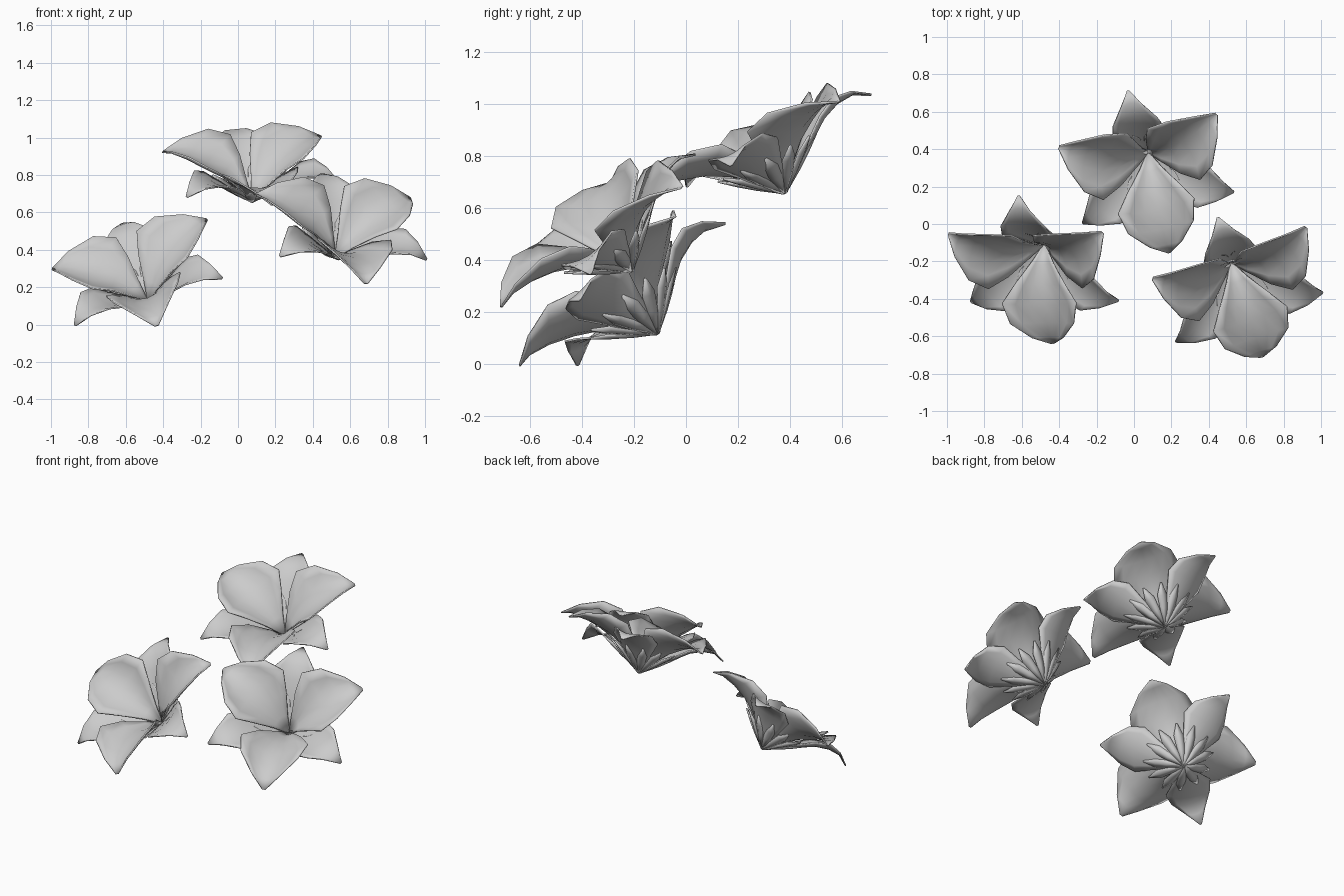
import bpy, math
from mathutils import Vector, Matrix

# Petal rows, base to tip: midrib (distance, height), then edge (distance, height, half width)
BROAD = [(0.0, 0.0, 0.0, 0.0, 0.006), (0.07, 0.08, 0.045, 0.09, 0.055),
         (0.155, 0.15, 0.11, 0.20, 0.135), (0.25, 0.20, 0.185, 0.275, 0.205),
         (0.35, 0.23, 0.30, 0.305, 0.175), (0.44, 0.24, 0.42, 0.275, 0.085),
         (0.50, 0.225, 0.50, 0.225, 0.006)]
NARROW = [(0.0, 0.0, 0.0, 0.0, 0.006), (0.08, 0.06, 0.06, 0.055, 0.045),
          (0.17, 0.125, 0.14, 0.13, 0.09), (0.26, 0.19, 0.225, 0.205, 0.14),
          (0.34, 0.22, 0.31, 0.245, 0.12), (0.42, 0.225, 0.40, 0.235, 0.06),
          (0.48, 0.19, 0.48, 0.19, 0.006)]
# small leaf hugging the underside
SEPAL = [(0.0, 0.0, 0.0, 0.0, 0.003), (0.09, 0.06, 0.09, 0.068, 0.022),
         (0.15, 0.105, 0.15, 0.115, 0.028), (0.21, 0.155, 0.21, 0.155, 0.003)]
ACROSS = [-1, -0.72, -0.38, 0, 0.38, 0.72, 1]


def add_petal(verts, faces, rows, angle, across=ACROSS):
    start, n = len(verts), len(across)
    turn = Matrix.Rotation(math.radians(angle), 3, 'Z')
    for r, h, re, he, w in rows:
        for u in across:
            k = u * u
            verts.append(turn @ Vector((r + (re - r) * k, u * w, h + (he - h) * k)))
    for i in range(len(rows) - 1):
        for j in range(n - 1):
            a = start + i * n + j
            faces.append((a, a + n, a + n + 1, a + 1))


# One bloom: three broad inner petals, three narrow outer ones, a ring of sepals beneath
verts, faces = [], []
for k in range(3):
    add_petal(verts, faces, BROAD, 120 * k)
    add_petal(verts, faces, NARROW, 120 * k + 60)
for k in range(12):
    add_petal(verts, faces, SEPAL, 30 * k + 15, [-1, 0, 1])
bloom = bpy.data.meshes.new("bloom")
bloom.from_pydata(verts, [], faces)
for p in bloom.polygons:
    p.use_smooth = True


def place_bloom(name, base, axis, back_tip):
    n = Vector(axis).normalized()
    d = Vector(back_tip)
    x = -(d - n * d.dot(n)).normalized()
    y = n.cross(x)
    m = Matrix((x, y, n)).transposed().to_4x4()
    m.translation = base
    ob = bpy.data.objects.new(name, bloom.copy())
    ob.data.transform(m)
    bpy.context.collection.objects.link(ob)
    # thin petals with softly shaded rims
    skin = ob.modifiers.new("thickness", 'SOLIDIFY')
    skin.thickness = 0.008
    skin.offset = -1


# Three blooms facing forward and up
place_bloom("flower_left", (-0.48, -0.11, 0.12), (-0.235, -0.616, 0.752), (-0.14, 0.27, 0.43))
place_bloom("flower_right", (0.52, -0.21, 0.36), (0.215, -0.589, 0.779), (-0.07, 0.24, 0.45))
place_bloom("flower_back", (0.075, 0.38, 0.66), (0.003, -0.45, 0.9), (-0.11, 0.34, 0.39))
